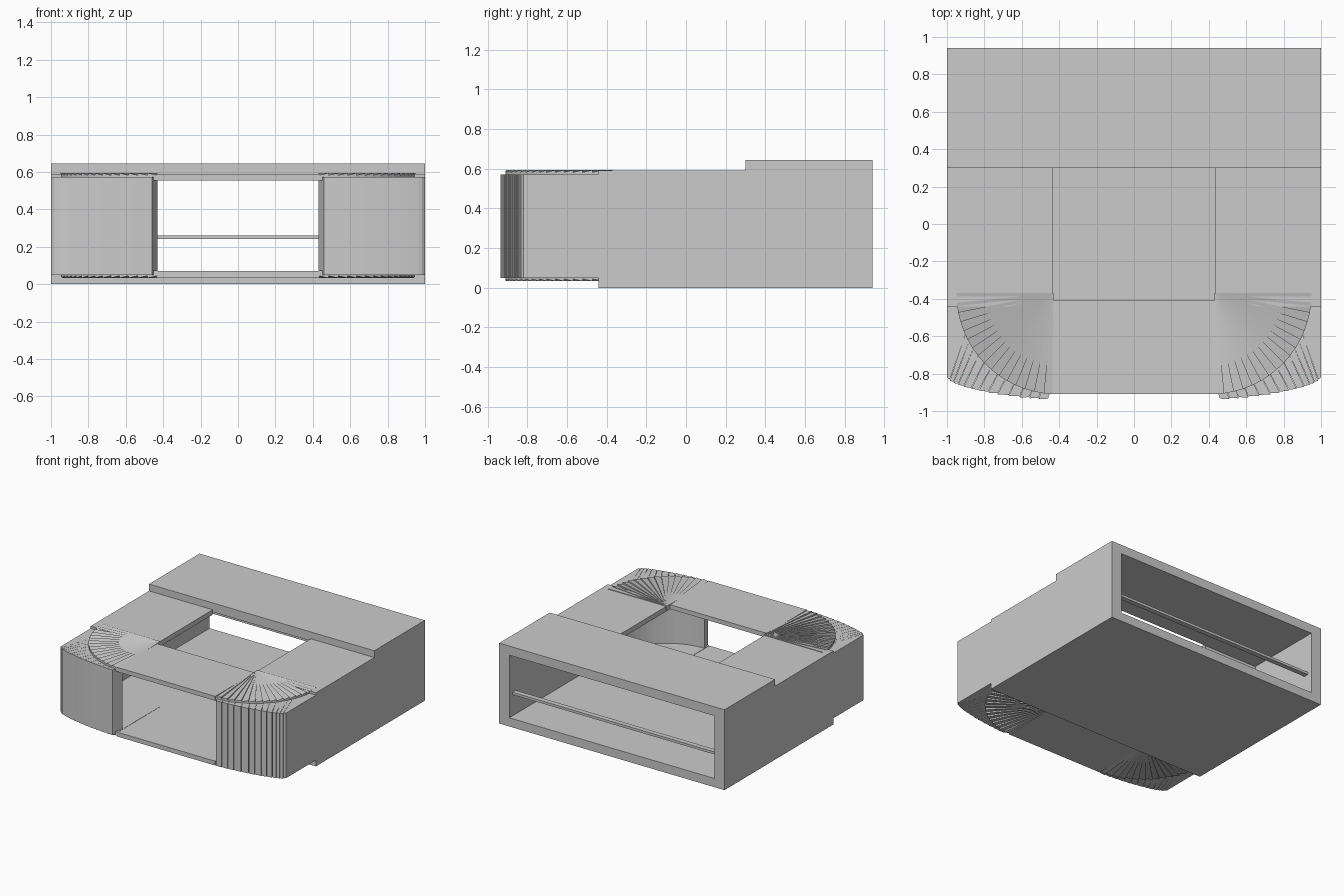
import bpy, bmesh, math

if "Cube" in bpy.data.objects:
    bpy.data.objects.remove(bpy.data.objects["Cube"])


def finish(name, bm, smooth=None):
    bmesh.ops.recalc_face_normals(bm, faces=bm.faces[:])
    me = bpy.data.meshes.new(name)
    bm.to_mesh(me)
    bm.free()
    ob = bpy.data.objects.new(name, me)
    bpy.context.collection.objects.link(ob)
    if smooth:
        bpy.ops.object.select_all(action='DESELECT')
        bpy.context.view_layer.objects.active = ob
        ob.select_set(True)
        bpy.ops.object.shade_smooth_by_angle(angle=math.radians(smooth))
    return ob


def prism(bm, pts, bottoms, tops):
    """Closed prism over an xy outline with separate heights per corner."""
    n = len(pts)
    lo = [bm.verts.new((x, y, z)) for (x, y), z in zip(pts, bottoms)]
    hi = [bm.verts.new((x, y, z)) for (x, y), z in zip(pts, tops)]
    bm.faces.new(lo[::-1])
    bm.faces.new(hi)
    for i in range(n):
        j = (i + 1) % n
        bm.faces.new((lo[i], lo[j], hi[j], hi[i]))


def box(name, x, y, z):
    bm = bmesh.new()
    prism(bm, [(x[0], y[0]), (x[1], y[0]), (x[1], y[1]), (x[0], y[1])],
          [z[0]] * 4, [z[1]] * 4)
    return finish(name, bm)


# Hollow body: floor, raised rear roof and thin cross bar
box("floor", (-1, 1), (-0.44, 0.94), (0, 0.07))
box("rear_roof", (-1, 1), (0.30, 0.94), (0.572, 0.645))
box("cross_bar", (-0.92, 0.92), (0.86, 0.90), (0.24, 0.26))

CX, CY, R, N = 0.43, -0.37, 0.54, 16
# Outer line of the pleated corner, from side to front
outer = [(1.0, -0.44), (1.0, -0.82), (0.985, -0.838), (0.965, -0.85), (0.94, -0.86),
         (0.91, -0.871), (0.87, -0.882), (0.83, -0.891), (0.78, -0.902), (0.73, -0.911),
         (0.67, -0.92), (0.61, -0.927), (0.56, -0.932), (0.51, -0.936), (0.46, -0.94)]


def fan(name, s, z0, z1, tilt_top):
    """Quarter fan of overlapping tilted blades."""
    bm = bmesh.new()
    step = math.pi / 2 / N
    for i in range(N):
        a, b = -i * step, -(i + 1) * step
        pts = [(s * CX, CY)]
        for t in (a, b):
            r = R - 0.02 * math.cos(t)
            pts.append((s * (CX + r * math.cos(t)), CY + r * math.sin(t)))
        if tilt_top:
            prism(bm, pts, [z0] * 3, [z1, z1, z1 - 0.012])
        else:
            prism(bm, pts, [z0, z0, z0 + 0.012], [z1] * 3)
    finish(name, bm)


def pleats(name, s):
    """Upright overlapping staves that wrap the front corner."""
    bm = bmesh.new()
    n = len(outer) - 1
    for k in range(n):
        p, q = outer[k], outer[k + 1]
        ring = []
        for j in (k + 1, k):
            t = -math.radians(8 + 82 * j / n)
            ring.append((CX + 0.48 * math.cos(t), CY + 0.48 * math.sin(t)))
        lip = 0.0 if k == 0 else 0.006
        pts = [p, (q[0], q[1] + lip), ring[0], ring[1]]
        prism(bm, [(s * x, y) for x, y in pts], [0.05] * 4, [0.572] * 4)
    finish(name, bm)


for side, s in (("left", -1), ("right", 1)):
    span = lambda a, b: tuple(sorted((s * a, s * b)))
    # Side wall and side roof beside the open well
    box(side + "_wall", span(0.91, 1), (-0.44, 0.94), (0.07, 0.59))
    box(side + "_roof", span(0.435, 1), (-0.44, 0.30), (0.55, 0.59))
    # Front rails, one half per side
    box(side + "_top_rail", span(0, 0.435), (-0.91, -0.41), (0.555, 0.59))
    box(side + "_bottom_rail", span(0, 0.435), (-0.91, -0.41), (0.035, 0.07))
    # Rounded corner: top fan, bottom fan and upright pleats
    fan(side + "_top_fan", s, 0.555, 0.594, True)
    fan(side + "_bottom_fan", s, 0.033, 0.072, False)
    pleats(side + "_corner_pleats", s)
